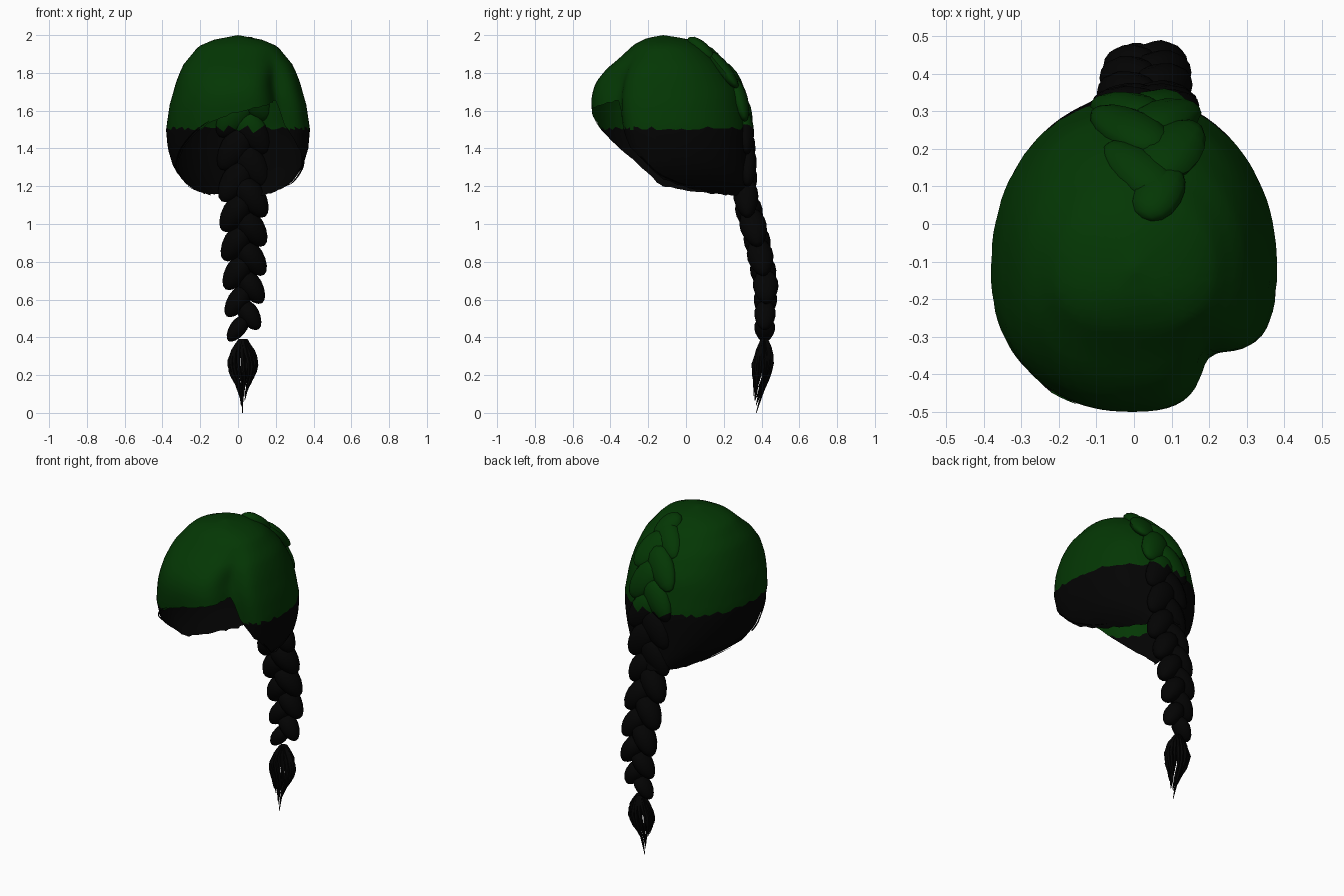
import bpy, bmesh, math, random
from mathutils import Vector, Matrix

if "Cube" in bpy.data.objects:
    bpy.data.objects.remove(bpy.data.objects["Cube"])

random.seed(4)


def material(name, rgb):
    m = bpy.data.materials.new(name)
    m.diffuse_color = (*rgb, 1)
    m.use_nodes = True
    m.node_tree.nodes["Principled BSDF"].inputs["Base Color"].default_value = m.diffuse_color
    return m


GREEN = material("dark_green", (0.0012, 0.038, 0.0012))
BLACK = material("soft_black", (0.001, 0.001, 0.001))
SPLIT = 1.505  # height where green turns black


def lerp(table, v):
    """Piecewise linear lookup in a short (key, value) table."""
    if v <= table[0][0]:
        return table[0][1]
    for (a, p), (b, q) in zip(table, table[1:]):
        if v <= b:
            return p + (q - p) * (v - a) / (b - a)
    return table[-1][1]


def finish(bm, name, angle=50):
    me = bpy.data.meshes.new(name)
    bm.to_mesh(me)
    bm.free()
    ob = bpy.data.objects.new(name, me)
    bpy.context.collection.objects.link(ob)
    me.materials.append(GREEN)
    me.materials.append(BLACK)
    for p in me.polygons:
        p.material_index = 0 if p.center.z > SPLIT else 1
    bpy.ops.object.select_all(action='DESELECT')
    ob.select_set(True)
    bpy.context.view_layer.objects.active = ob
    bpy.ops.object.shade_smooth_by_angle(angle=math.radians(angle))
    return ob


# --- hair cap: half width, front and back depth by height, hem height by angle
WIDTH = [(1.15, .19), (1.22, .285), (1.3, .342), (1.4, .372), (1.5, .381), (1.63, .362),
         (1.76, .325), (1.84, .292), (1.94, .21), (1.975, .13), (2, 0)]
FRONT = [(1.15, .1), (1.2, .18), (1.3, .26), (1.4, .33), (1.5, .365), (1.6, .38), (1.68, .38),
         (1.75, .358), (1.82, .302), (1.87, .242), (1.95, .155), (1.985, .085), (2, 0)]
BACK = [(1.15, .49), (1.3, .468), (1.5, .455), (1.7, .415), (1.83, .33), (1.93, .225), (1.98, .13), (2, 0)]
HEM = [(-180, 1.2), (-170, 1.23), (-155, 1.31), (-140, 1.39), (-125, 1.47), (-110, 1.535),
       (-90, 1.595), (-60, 1.64), (-47, 1.66), (-40, 1.5), (-30, 1.41), (-10, 1.28),
       (10, 1.2), (40, 1.155), (140, 1.155), (165, 1.17), (180, 1.2)]
CY = -.12


def cap_point(deg, z):
    c, s = math.cos(math.radians(deg)), math.sin(math.radians(deg))
    e = 2 / (2.3 if s < 0 else 2.12)
    x = lerp(WIDTH, z) * math.copysign(abs(c) ** e, c)
    y = lerp(FRONT if s < 0 else BACK, z) * math.copysign(abs(s) ** e, s)
    # parting groove at the front right, gentler on the fringe side
    fade = max(0, min(1, (1.93 - z) / .18))
    k = 1 - .2 * fade * math.exp(-((deg + 47) / (18 if deg < -47 else 13)) ** 2)
    return Vector((x * k, CY + y * k, z))


def hair_cap():
    bm = bmesh.new()
    cols, top_rows, low_rows = 96, 18, 8
    grid = []
    for i in range(cols):
        deg = -180 + 360 * i / cols
        hem = lerp(HEM, deg) + random.uniform(-.005, .005)
        mid = max(hem, SPLIT + random.uniform(-.009, .012))
        col = []
        for j in range(top_rows + 1):
            t = j / top_rows
            col.append(bm.verts.new(cap_point(deg, 2 - (2 - mid) * t ** 1.7)))
        for j in range(1, low_rows + 1):
            col.append(bm.verts.new(cap_point(deg, mid + (min(hem, mid) - mid) * j / low_rows)))
        grid.append(col)
    for i in range(cols):
        a, b = grid[i], grid[(i + 1) % cols]
        for j in range(top_rows + low_rows):
            bm.faces.new((a[j], a[j + 1], b[j + 1], b[j]))
    bmesh.ops.remove_doubles(bm, verts=bm.verts, dist=.0004)
    bmesh.ops.dissolve_degenerate(bm, dist=.0003, edges=bm.edges)
    return finish(bm, "hair_cap", 60)


hair_cap()

# --- braid: centre line by height (x, y), falling from the crown to the tail
PATH = [Vector(p) for p in ((.07, .075, 1.93), (.055, .165, 1.855), (.04, .25, 1.745), (.03, .3, 1.6),
                            (.03, .315, 1.45), (.03, .325, 1.3), (.03, .317, 1.13), (.03, .375, .92),
                            (.035, .423, .68), (.03, .418, .52), (.02, .415, .36))]
LENGTHS = [0]
for a, b in zip(PATH, PATH[1:]):
    LENGTHS.append(LENGTHS[-1] + (b - a).length)


def on_path(d):
    return Vector([lerp(list(zip(LENGTHS, [p[k] for p in PATH])), d) for k in range(3)])


def braid():
    bm = bmesh.new()
    d, side = .01, 1
    while d < LENGTHS[-1] - .02:
        p = on_path(d)
        down = (on_path(d + .08) - on_path(d - .08)).normalized()
        across = Vector((1, 0, 0))
        out = across.cross(down).normalized()
        size = lerp([(.36, .55), (.5, .78), (.75, .97), (1.1, 1.08), (1.3, 1.15), (1.75, 1.25), (1.85, 1.2), (1.93, .9)], p.z)
        thick = lerp([(.5, .055), (.68, .068), (1.1, .072), (1.25, .05), (1.7, .048), (1.85, .04)], p.z)
        # plump lock, narrower at its lower inner end
        verts = bmesh.ops.create_uvsphere(bm, u_segments=12, v_segments=8, radius=1)["verts"]
        tilt = Matrix.Rotation(side * math.radians(34), 3, 'Y')
        for v in verts:
            c = v.co.copy()
            taper = 1 - .15 * c.z
            c = tilt @ Vector((c.x * .066 * size * taper, c.y * thick * taper, c.z * .112 * size))
            c.x += side * .042 * size * (0 if d < .02 else 1)
            v.co = p + across * c.x + out * c.y + down * c.z
        d += .08 * (.5 + .5 * size)
        side = -side
    return finish(bm, "braid")


braid()


# --- tail: loose strands bulging around a hollow spindle and meeting at the tip
def strand(bm, pts, radius, sides=5):
    rings = []
    n = len(pts) - 1
    for i, p in enumerate(pts):
        r = radius * (1 - .85 * (i / n) ** 2)
        rings.append([bm.verts.new(p + Vector((math.cos(k * math.tau / sides) * r,
                                               math.sin(k * math.tau / sides) * r, 0)))
                      for k in range(sides)])
    for a, b in zip(rings, rings[1:]):
        for k in range(sides):
            bm.faces.new((a[k], b[k], b[(k + 1) % sides], a[(k + 1) % sides]))
    bm.faces.new(rings[0])
    bm.faces.new(rings[-1][::-1])


def tail():
    bm = bmesh.new()
    bulge = [(0, .012), (.15, .048), (.33, .07), (.5, .054), (.65, .028), (.8, .012), (1, .003)]
    for s in range(18):
        ang = math.tau * s / 18
        end = .0 if s == 4 else random.uniform(.03, .14)
        pts = []
        for i in range(10):
            t = i / 9
            z = .39 + (end - .39) * t
            r = lerp(bulge, (.39 - z) / .39) * random.uniform(.92, 1.05)
            a = ang + .5 * t
            pts.append(Vector((.025 + r * 1.1 * math.cos(a), .415 - .045 * t * t + r * .68 * math.sin(a), z)))
        strand(bm, pts, .013)
    return finish(bm, "tail")


tail()


# --- loose hairs hanging just outside the hem
def hem_strands():
    bm = bmesh.new()
    for start in (-165, -150, -135, -20, -5, 150):
        pts = []
        for i in range(8):
            deg = start + i * 3.5
            p = cap_point(deg, lerp(HEM, deg) + .012)
            pts.append(p + Vector((p.x, p.y - CY, 0)).normalized() * .008)
        strand(bm, pts, .005, 4)
    return finish(bm, "loose_hairs")


hem_strands()
